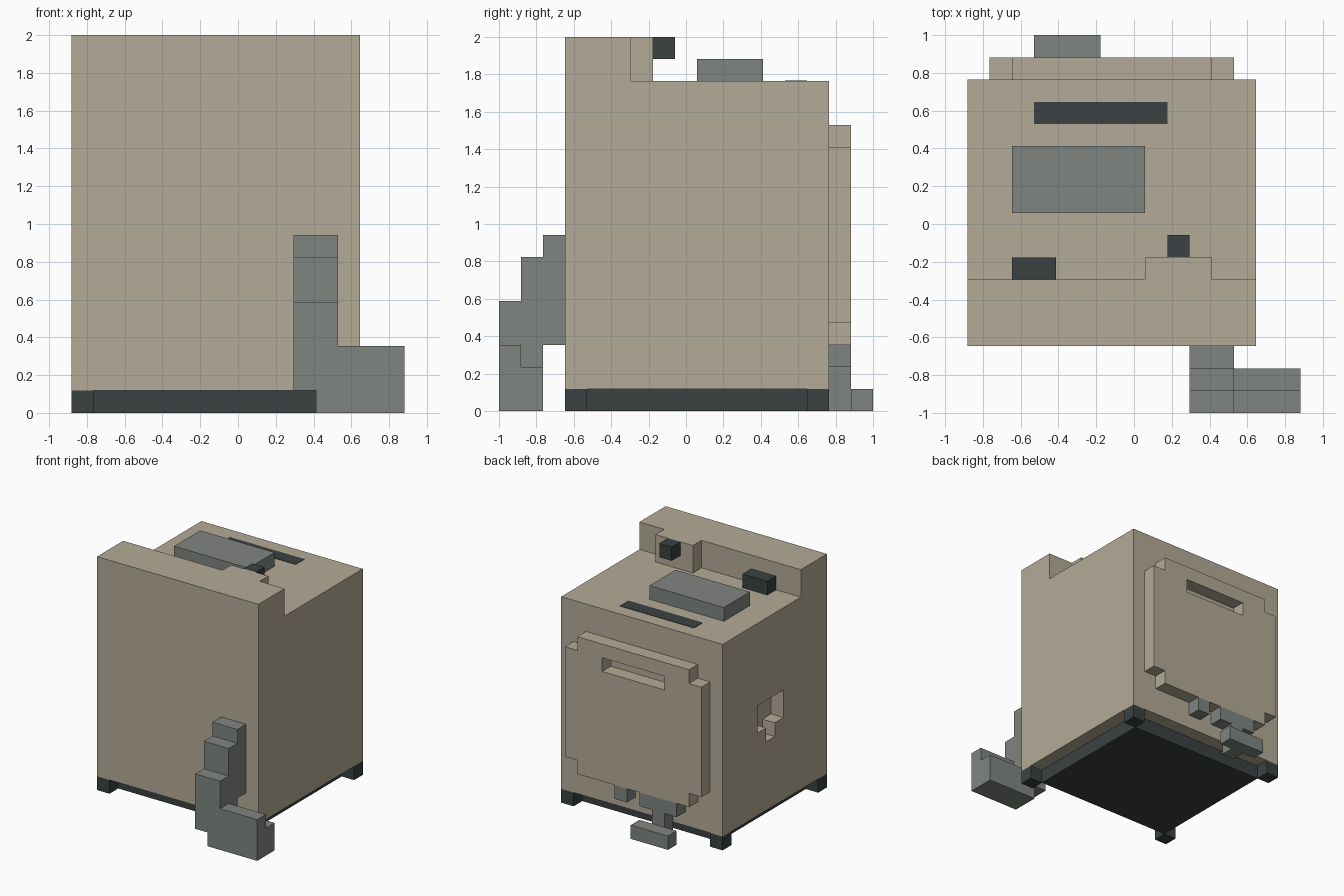
import bpy
import bmesh
from math import radians
from mathutils import Vector

if "Cube" in bpy.data.objects:
    bpy.data.objects.remove(bpy.data.objects["Cube"])

U = 2 / 17                          # edge length of one block
ORIGIN = Vector((7.5, 8.5, 0))      # centre of the block grid


def material(name, colour):
    mat = bpy.data.materials.new(name)
    mat.use_nodes = True
    mat.diffuse_color = (*colour, 1)
    mat.node_tree.nodes["Principled BSDF"].inputs["Base Color"].default_value = (*colour, 1)
    return mat


BEIGE = material("beige casing", (0.456, 0.407, 0.309))
GREY = material("mid grey", (0.216, 0.235, 0.216))
DARK = material("dark grey", (0.044, 0.053, 0.053))


def cells(x, y, z):
    """All grid blocks inside the given ranges."""
    return {(i, j, k) for i in range(*x) for j in range(*y) for k in range(*z)}


def build(name, blocks, mat):
    """Outer skin of a set of blocks, with flat areas merged."""
    bm = bmesh.new()
    for cell in blocks:
        for axis in range(3):
            for side in (0, 1):
                step = [0, 0, 0]
                step[axis] = 2 * side - 1
                if tuple(c + s for c, s in zip(cell, step)) in blocks:
                    continue
                a, b = (axis + 1) % 3, (axis + 2) % 3
                ring = [(0, 0), (1, 0), (1, 1), (0, 1)]
                corners = []
                for p, q in (ring if side else ring[::-1]):
                    v = Vector(cell)
                    v[axis] += side
                    v[a] += p
                    v[b] += q
                    corners.append(bm.verts.new((v - ORIGIN) * U))
                bm.faces.new(corners)
    bmesh.ops.remove_doubles(bm, verts=bm.verts, dist=0.001)
    bmesh.ops.dissolve_limit(bm, angle_limit=radians(1), verts=bm.verts, edges=bm.edges)
    mesh = bpy.data.meshes.new(name)
    bm.to_mesh(mesh)
    bm.free()
    mesh.materials.append(mat)
    obj = bpy.data.objects.new(name, mesh)
    bpy.context.collection.objects.link(obj)
    return obj


# Casing with raised front ridge, knob mount and side recess
casing = cells((0, 13), (3, 15), (1, 15))
casing |= cells((0, 13), (3, 6), (15, 17))
casing |= cells((8, 11), (6, 7), (15, 17))
casing -= cells((0, 1), (8, 11), (7, 9))
casing -= cells((0, 1), (9, 10), (6, 7))
build("casing", casing, BEIGE)

# Back panel with stepped corners and a handle slot
panel = cells((1, 12), (15, 16), (4, 12)) | cells((2, 11), (15, 16), (3, 13))
panel -= cells((4, 9), (15, 16), (11, 12))
build("back_panel", panel, BEIGE)

# Base slab and corner feet
build("base_slab", cells((1, 12), (4, 14), (0, 1)), DARK)
for x, side in ((0, "right"), (12, "left")):
    for y, end in ((3, "front"), (14, "back")):
        build(f"{end}_{side}_foot", cells((x, x + 1), (y, y + 1), (0, 1)), DARK)

# Top fittings
build("top_block", cells((2, 8), (9, 12), (15, 16)), GREY)
build("knob", cells((9, 10), (7, 8), (16, 17)), DARK)
build("switch", cells((2, 4), (6, 7), (15, 16)), DARK)
slot = build("top_slot", cells((3, 9), (13, 14), (15, 16)), DARK)
for v in slot.data.vertices:        # thin plate on the lid
    v.co.z = 15 * U + (0.003 if v.co.z > 15.5 * U else -0.003)

# Front hose stepping down and turning to the left
hose = cells((10, 12), (2, 3), (3, 8))
hose |= cells((10, 12), (1, 2), (1, 7))
hose |= cells((10, 12), (0, 1), (1, 5))
hose |= cells((11, 15), (0, 2), (0, 2))
hose |= cells((11, 15), (0, 1), (2, 3))
build("front_hose", hose, GREY)

# Back outlets, spout and pedal
build("small_outlet", cells((7, 8), (15, 16), (2, 3)), GREY)
build("spout", cells((3, 6), (15, 16), (2, 3)) | cells((4, 5), (15, 16), (0, 2)), GREY)
build("pedal", cells((3, 6), (16, 17), (0, 1)), GREY)
